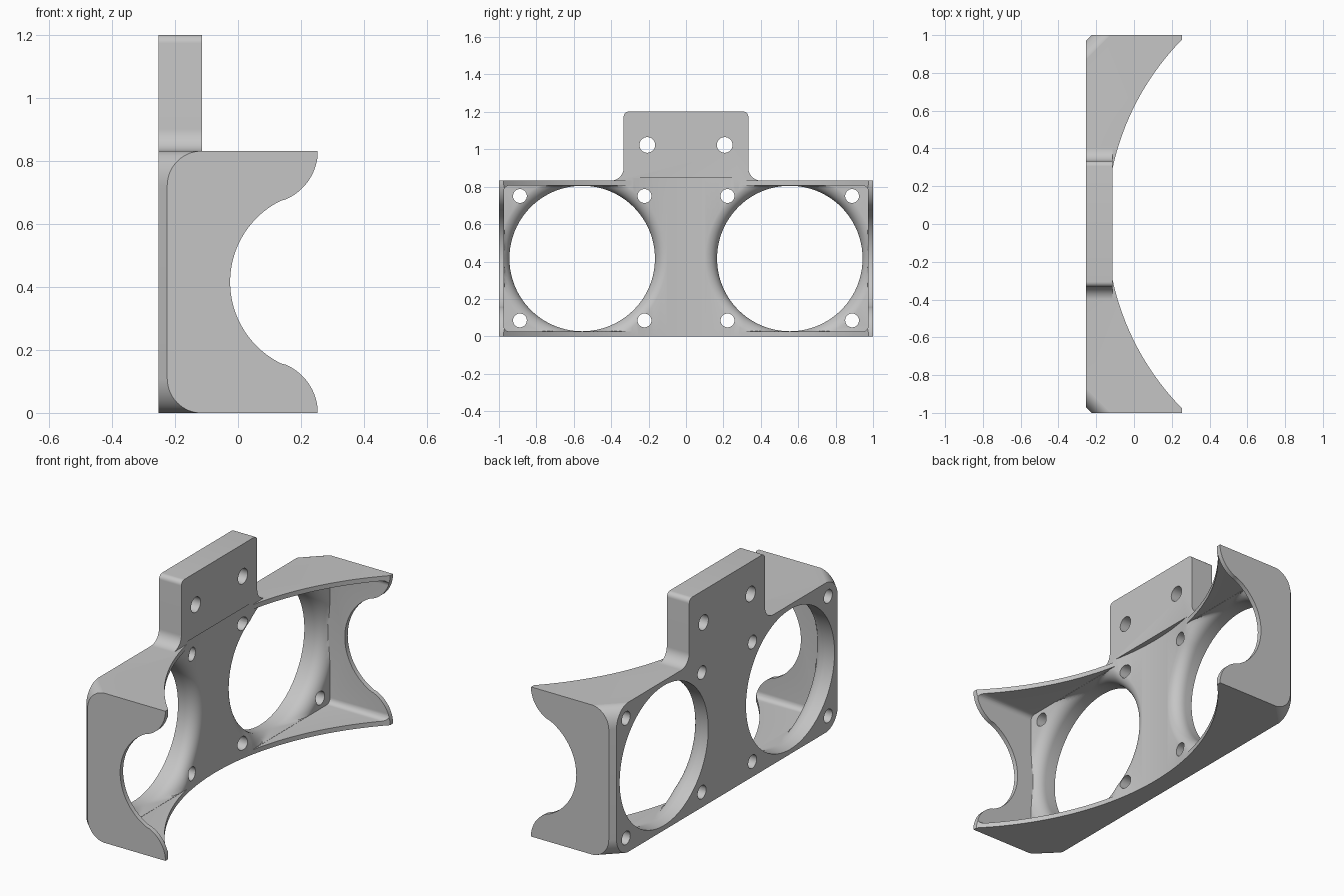
import bpy, bmesh, math

cube = bpy.data.objects.get("Cube")
if cube:
    bpy.data.objects.remove(cube)

BACK, FRONT, HEIGHT = -0.253, 0.253, 0.832
MID = HEIGHT / 2
FLOOR, WALL = -0.115, 0.026
FAN_Y, FAN_R, LIP = 0.555, 0.389, 0.075
SWEEP_X, SWEEP_R = 1.249, 1.394


def arc(cx, cy, r, a0, a1, n=24):
    """Points on a 2D arc, angles in degrees."""
    angles = [math.radians(a0 + (a1 - a0) * i / n) for i in range(n + 1)]
    return [(cx + r * math.cos(a), cy + r * math.sin(a)) for a in angles]


def loft(name, rings):
    """Skin a stack of equal rings and cap both ends."""
    bm = bmesh.new()
    rows = [[bm.verts.new(p) for p in ring] for ring in rings]
    n = len(rows[0])
    for a, b in zip(rows, rows[1:]):
        for i in range(n):
            j = (i + 1) % n
            bm.faces.new((a[i], a[j], b[j], b[i]))
    bm.faces.new(rows[0][::-1])
    bm.faces.new(rows[-1])
    bm.normal_update()
    bmesh.ops.recalc_face_normals(bm, faces=bm.faces[:])
    mesh = bpy.data.meshes.new(name)
    bm.to_mesh(mesh)
    bm.free()
    obj = bpy.data.objects.new(name, mesh)
    bpy.context.scene.collection.objects.link(obj)
    return obj


def prism(name, pts, axis, lo, hi):
    """Extrude a 2D outline along an axis."""
    return loft(name, [[(*p[:axis], t, *p[axis:]) for p in pts] for t in (lo, hi)])


def cut(target, tool):
    """Subtract the tool with the first solver that gives a result."""
    before = len(target.data.vertices)
    mod = target.modifiers.new("cut", "BOOLEAN")
    mod.operation, mod.object = "DIFFERENCE", tool
    for solver in ("MANIFOLD", "EXACT", "FLOAT"):
        mod.solver = solver
        bpy.context.view_layer.update()
        graph = bpy.context.evaluated_depsgraph_get()
        mesh = bpy.data.meshes.new_from_object(target.evaluated_get(graph))
        if len(mesh.vertices) not in (0, before):
            target.data = mesh
            break
    target.modifiers.clear()
    bpy.data.objects.remove(tool)


def floor_x(y):
    """Front of the back plate: flat pocket floor or concave sweep, whichever is deeper."""
    return min(FLOOR, SWEEP_X - math.sqrt(SWEEP_R ** 2 - y * y))


# Block and mounting tab as one silhouette
half = [(1, 0), (1, HEIGHT)]
half += arc(0.403, HEIGHT + 0.07, 0.07, 270, 180, 12)
half += arc(0.306, 1.175, 0.027, 0, 90, 8)
outline = half + [(-y, z) for y, z in reversed(half)]
bracket = prism("fan_bracket", outline, 0, BACK, FRONT)

# Broad concave front, and the flat face of the tab
sweep = arc(SWEEP_X, 0, SWEEP_R, 130, 230, 96)
cut(bracket, prism("front_sweep", sweep, 2, -0.1, 0.846))
tab_front = [(FLOOR, -0.5), (0.6, -0.5), (0.6, 0.5), (FLOOR, 0.5)]
cut(bracket, prism("tab_front", tab_front, 2, HEIGHT + 0.0004, 1.3))

# Scooped end walls
upper = arc(0.085, 0.834, 0.169, 0, -66.9)
scoop = [(0.6, 0.834)] + upper + arc(0.263, MID, 0.288, 113.1, 246.9, 48)[1:-1]
scoop += [(x, HEIGHT - z) for x, z in reversed(upper)] + [(0.6, HEIGHT - 0.834)]
cut(bracket, prism("end_scoop", scoop, 1, -1.2, 1.2))

for side in (-1, 1):
    # Back corners trimmed at 45 degrees, with rounded ends
    top = [(i, z + 0.0005) for i, z in arc(0.138, HEIGHT - 0.11, 0.11, 90, 180, 16)]
    top = [(-0.4, HEIGHT + 0.1), (0.138, HEIGHT + 0.1)] + top
    trim = top + [(i, HEIGHT - z) for i, z in reversed(top)]
    cut(bracket, loft("corner_trim", [[(BACK + t, side * (1 - i + t), z) for i, z in trim]
                                      for t in (-0.1, 0.6)]))

    # Pocket with rounded outer corners
    lower = [(0.12, WALL)] + arc(0.974 - 0.03, WALL + 0.03, 0.03, 270, 360, 6)
    pocket = lower + [(y, HEIGHT - z) for y, z in reversed(lower)]
    cut(bracket, prism("pocket", [(side * y, z) for y, z in pocket], 0, FLOOR, 0.6))

    # Fan opening, its rounded lip following the floor and kept inside the walls
    flare = [(BACK - 0.1, FAN_R)]
    flare += arc(FLOOR - LIP + 0.001, FAN_R + LIP, LIP, 270, 360, 10)
    flare += [(FLOOR + 0.05, FAN_R + LIP)]
    rings = []
    for x, r in flare:
        ring = [(FAN_Y + min(u, 0.417), MID + max(-FAN_R, min(FAN_R, v)))
                for u, v in arc(0, 0, r, 0, 360, 128)[:-1]]
        rings.append([(x + floor_x(y) - FLOOR, side * y, z) for y, z in ring])
    cut(bracket, loft("fan_opening", rings))

    # Screw holes
    spots = [(y, z, 0.037) for y in (0.222, 0.888) for z in (0.085, 0.75)]
    for y, z, r in spots + [(0.207, 1.023, 0.042)]:
        circle = arc(side * y, z, r, 0, 360, 32)[:-1]
        cut(bracket, prism("screw_hole", circle, 0, -0.4, 0.05))

# Single grey material
grey = bpy.data.materials.new("plain grey")
grey.use_nodes = True
grey.diffuse_color = (0.56, 0.56, 0.56, 1)
grey.node_tree.nodes["Principled BSDF"].inputs["Base Color"].default_value = (0.56, 0.56, 0.56, 1)
bracket.data.materials.clear()
bracket.data.materials.append(grey)

bpy.ops.object.select_all(action="DESELECT")
bracket.select_set(True)
bpy.context.view_layer.objects.active = bracket
bpy.ops.object.shade_smooth_by_angle(angle=math.radians(30))
